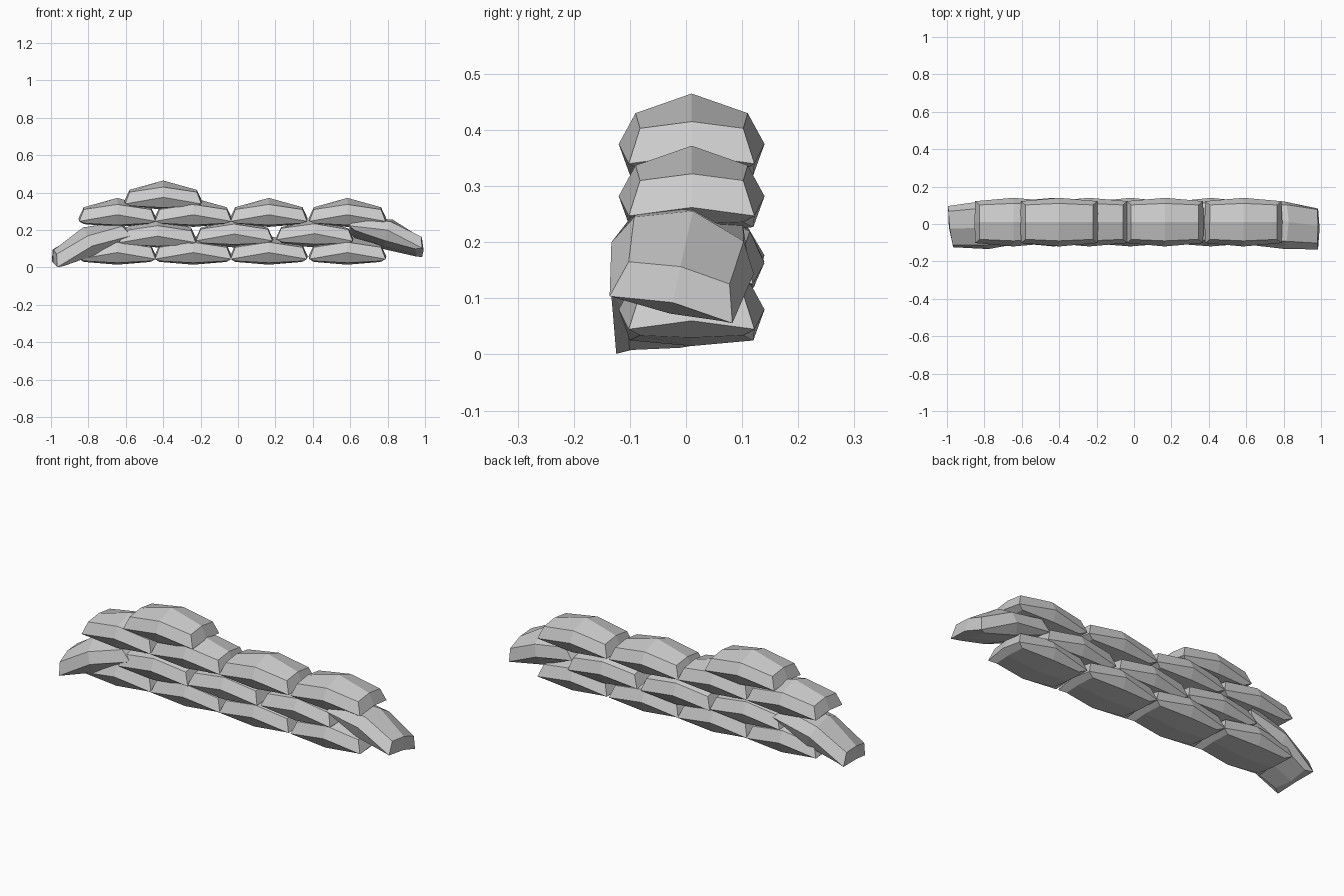
import bpy, bmesh
from math import radians

cube = bpy.data.objects.get("Cube")
if cube:
    bpy.data.objects.remove(cube, do_unlink=True)

grey = bpy.data.materials.new("grey sackcloth")
grey.use_nodes = True
colour = (0.6, 0.6, 0.6, 1)
grey.diffuse_color = colour
grey.node_tree.nodes["Principled BSDF"].inputs["Base Color"].default_value = colour

# Sack shape by (layer, at an end, at a side): half length, half width, height
SHAPE = {
    (1, 0, 0): (0, 0, .09),
    (1, 0, 1): (0, .10, .055),
    (1, 1, 0): (.18, 0, .04),
    (1, 1, 1): (.18, .092, .028),
    (0, 0, 1): (0, .13, 0),
    (0, 1, 0): (.208, 0, -.02),
    (0, 1, 1): (.204, .112, -.035),
    (-1, 0, 0): (0, 0, -.065),
    (-1, 0, 1): (0, .11, -.055),
    (-1, 1, 0): (.18, 0, -.05),
    (-1, 1, 1): (.17, .092, -.046),
}


def sack_mesh():
    bm = bmesh.new()
    bmesh.ops.create_cube(bm, size=2)
    bmesh.ops.subdivide_edges(bm, edges=bm.edges[:], cuts=1, use_grid_fill=True)
    for v in bm.verts:
        i, j, k = (round(c) for c in v.co)
        x, y, z = SHAPE[k, abs(i), abs(j)]
        v.co = (i * x, j * y, z)
    mesh = bpy.data.meshes.new("sandbag")
    bm.to_mesh(mesh)
    bm.free()
    mesh.materials.append(grey)
    return mesh


MESH = sack_mesh()


def sack(name, x, z, y=.01, turn=(0, 0, 0), length=1):
    ob = bpy.data.objects.new(name, MESH)
    ob.location = (x, y, z)
    ob.rotation_euler = [radians(a) for a in turn]
    ob.scale.x = length
    bpy.context.collection.objects.link(ob)


# Bottom and third rows stand in line
for n, x in enumerate((-.645, -.24, .165, .585)):
    sack(f"bottom_sandbag_{n + 1}", x, .08)
    sack(f"third_row_sandbag_{n + 1}", x, .282)

# Second row is staggered over the gaps
for n, (x, roll, tilt) in enumerate(((-.43, 2, 0), (-.02, -3, 0), (.41, -4, 1))):
    sack(f"second_row_sandbag_{n + 1}", x, .172, turn=(roll, tilt, 0))

# End sandbags slump down to the ground
sack("right_end_sandbag", -.795, .132, -.006, (8, -23, 4), 1.06)
sack("left_end_sandbag", .8, .172, -.006, (-13, 17, -4), 1)

# Single sandbag on top
sack("top_sandbag", -.4, .375)
